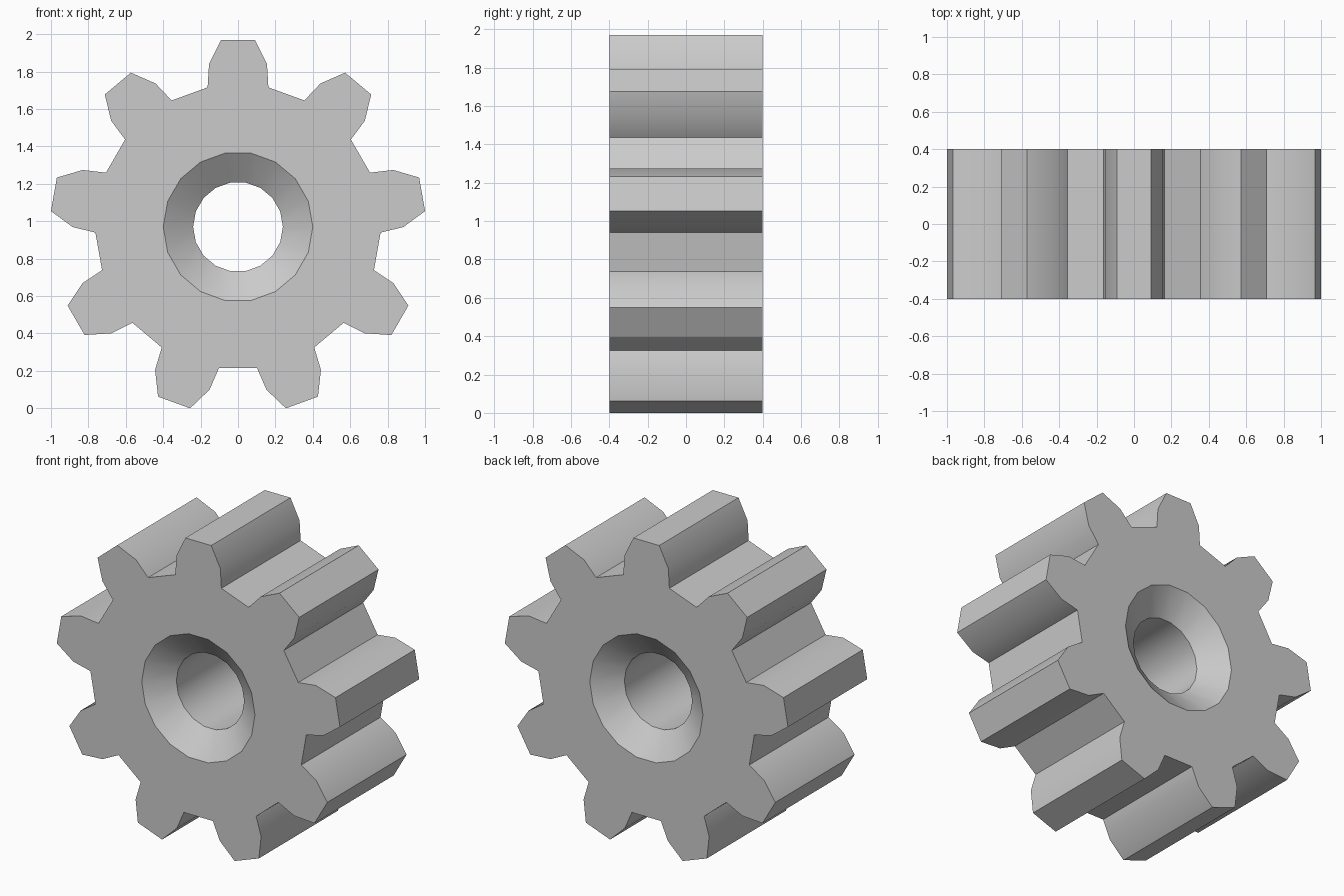
import bpy, bmesh
from math import radians, sin, cos

if "Cube" in bpy.data.objects:
    bpy.data.objects.remove(bpy.data.objects["Cube"])

TEETH = 9
CENTER_Z = 0.97
HALF_W = 0.40
CHAMFER = 0.12

# One tooth: (radius, angle from tooth axis in degrees)
half = [(0.763, 12.3), (0.884, 10.1), (1.0037, 5.2)]
tooth = [(r, -a) for r, a in half] + [(r, a) for r, a in reversed(half)]

bm = bmesh.new()


def ring(points, y):
    """Repeat polar points around the gear axis at depth y."""
    verts = []
    for i in range(TEETH):
        for r, a in points:
            t = radians(a + i * 360 / TEETH)
            verts.append(bm.verts.new((r * sin(t), y, CENTER_Z + r * cos(t))))
    return verts


def wall(a, b):
    """Join two matching rings with quads."""
    n = len(a)
    for i in range(n):
        j = (i + 1) % n
        bm.faces.new((a[i], a[j], b[j], b[i]))


def circle(r):
    return [(r, -10), (r, 10)]


# Toothed rim
outer = [ring(tooth, s * HALF_W) for s in (-1, 1)]
wall(*outer)

# Countersunk bore: wide mouth, narrow hole, wide mouth
mouth = [ring(circle(0.40), s * HALF_W) for s in (-1, 1)]
bore = [ring(circle(0.24), s * (HALF_W - CHAMFER)) for s in (-1, 1)]
wall(mouth[0], bore[0])
wall(bore[0], bore[1])
wall(bore[1], mouth[1])

# Flat end faces, one tooth and one gap at a time
for o, m in zip(outer, mouth):
    for i in range(TEETH):
        k = (i + 1) % TEETH
        bm.faces.new(o[6 * i:6 * i + 6] + [m[2 * i + 1], m[2 * i]])
        bm.faces.new((o[6 * i + 5], o[6 * k], m[2 * k], m[2 * i + 1]))

bmesh.ops.recalc_face_normals(bm, faces=bm.faces[:])
mesh = bpy.data.meshes.new("gear")
bm.to_mesh(mesh)
bm.free()
gear = bpy.data.objects.new("gear", mesh)
bpy.context.collection.objects.link(gear)

# Smooth flanks and bore, crisp edges elsewhere
bpy.context.view_layer.objects.active = gear
gear.select_set(True)
bpy.ops.object.shade_smooth_by_angle(angle=radians(30))
